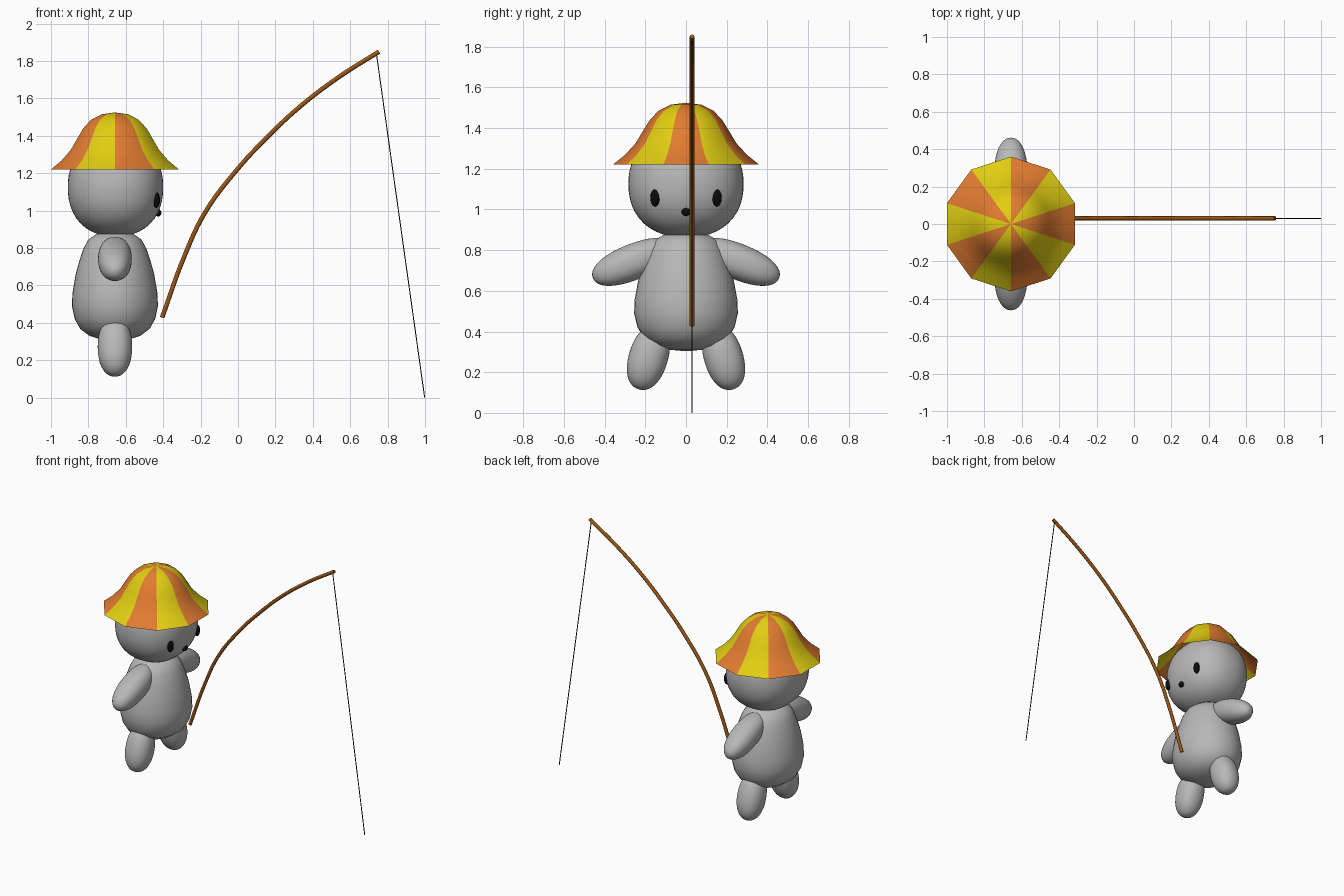
import bpy, bmesh, math
from mathutils import Matrix, Vector

if "Cube" in bpy.data.objects:
    bpy.data.objects.remove(bpy.data.objects["Cube"])

CX = -0.658  # figure's vertical axis


def mat(name, rgb):
    m = bpy.data.materials.new(name)
    m.diffuse_color = (*rgb, 1)
    m.use_nodes = True
    m.node_tree.nodes["Principled BSDF"].inputs["Base Color"].default_value = m.diffuse_color
    return m


GREY = mat("soft grey", (0.48, 0.48, 0.48))
BLACK = mat("black", (0.003, 0.003, 0.003))
YELLOW = mat("yellow", (0.76, 0.62, 0.006))
ORANGE = mat("orange", (0.76, 0.20, 0.03))
BROWN = mat("rod brown", (0.32, 0.095, 0.008))


def finish(name, bm, mats):
    bmesh.ops.recalc_face_normals(bm, faces=bm.faces)
    me = bpy.data.meshes.new(name)
    for f in bm.faces:
        f.smooth = True
    bm.to_mesh(me)
    bm.free()
    for m in mats:
        me.materials.append(m)
    ob = bpy.data.objects.new(name, me)
    bpy.context.collection.objects.link(ob)
    return ob


def blob(name, centre, radii, m, tilt=0.0, p=2.0):
    """Rounded ellipsoid; p above 2 makes it a little fuller; tilt turns about x."""
    bm = bmesh.new()
    bmesh.ops.create_uvsphere(bm, u_segments=40, v_segments=24, radius=1)
    for v in bm.verts:
        v.co /= sum(abs(c) ** p for c in v.co) ** (1 / p)
    bm.transform(Matrix.Translation(centre) @ Matrix.Rotation(tilt, 4, 'X')
                 @ Matrix.Diagonal((*radii, 1)))
    return finish(name, bm, [m])


def lathe(bm, profile, n, start=0.0, sy=1.0, rule=lambda k: 0):
    """Turn (radius, z) points round the figure's axis; zero radius is a pole."""
    rings = []
    for r, z in profile:
        if r == 0:
            rings.append([bm.verts.new((CX, 0, z))] * n)
        else:
            rings.append([bm.verts.new((CX + r * math.cos(start + math.tau * k / n),
                                        sy * r * math.sin(start + math.tau * k / n), z))
                          for k in range(n)])
    for a, b in zip(rings, rings[1:]):
        for k in range(n):
            j = (k + 1) % n
            quad = list(dict.fromkeys((a[k], a[j], b[j], b[k])))
            bm.faces.new(quad).material_index = rule(k)


def tube(name, pts, radius, m, sides):
    cu = bpy.data.curves.new(name, 'CURVE')
    cu.dimensions = '3D'
    cu.bevel_depth = radius
    cu.bevel_resolution = sides
    cu.use_fill_caps = True
    cu.resolution_u = 6
    sp = cu.splines.new('BEZIER')
    sp.bezier_points.add(len(pts) - 1)
    for b, (x, z) in zip(sp.bezier_points, pts):
        b.co = (x, 0.03, z)
        b.handle_left_type = b.handle_right_type = 'AUTO'
    cu.materials.append(m)
    ob = bpy.data.objects.new(name, cu)
    bpy.context.collection.objects.link(ob)
    bpy.ops.object.select_all(action='DESELECT')
    ob.select_set(True)
    bpy.context.view_layer.objects.active = ob
    bpy.ops.object.convert(target='MESH')


# Body: pear shape, wider sideways
bm = bmesh.new()
lathe(bm, [(0, .303), (.07, .31), (.135, .33), (.185, .367), (.215, .42), (.23, .49),
           (.227, .56), (.21, .66), (.188, .74), (.167, .80), (.142, .845),
           (.10, .875), (0, .89)], 40, sy=1.11)
finish("body", bm, [GREY])

# Head and nose
blob("head", (CX + 0.003, 0, 1.125), (.255, .283, .263), GREY, p=2.25)
blob("nose", (-.427, 0, .988), (.017, .022, .02), BLACK)

# Paired limbs and eyes
for side, s in (("left", 1), ("right", -1)):
    blob(side + "_arm", (CX, s * .26, .742), (.09, .213, .088), GREY,
         tilt=-s * math.radians(22), p=2.2)
    blob(side + "_leg", (CX, s * .185, .272), (.092, .096, .163), GREY,
         tilt=s * math.radians(17), p=2.2)
    blob(side + "_eye", (-.437, s * .152, 1.057), (.02, .023, .042), BLACK)

# Sun hat: ten-sided bell with alternating panels
bm = bmesh.new()
lathe(bm, [(.36, 1.22), (.30, 1.268), (.248, 1.325), (.212, 1.385), (.178, 1.44),
           (.135, 1.485), (.075, 1.515), (0, 1.525)], 10, start=math.pi / 2,
      rule=lambda k: k % 2)
finish("hat", bm, [YELLOW, ORANGE])

# Bent rod and straight line
tube("rod", [(-.406, .428), (-.283, .765), (-.176, .99), (0, 1.225), (.144, 1.38),
             (.33, 1.555), (.545, 1.718), (.754, 1.85)], .012, BROWN, 2)
tube("fishing_line", [(.74, 1.84), (.998, 0)], .003, BLACK, 1)
